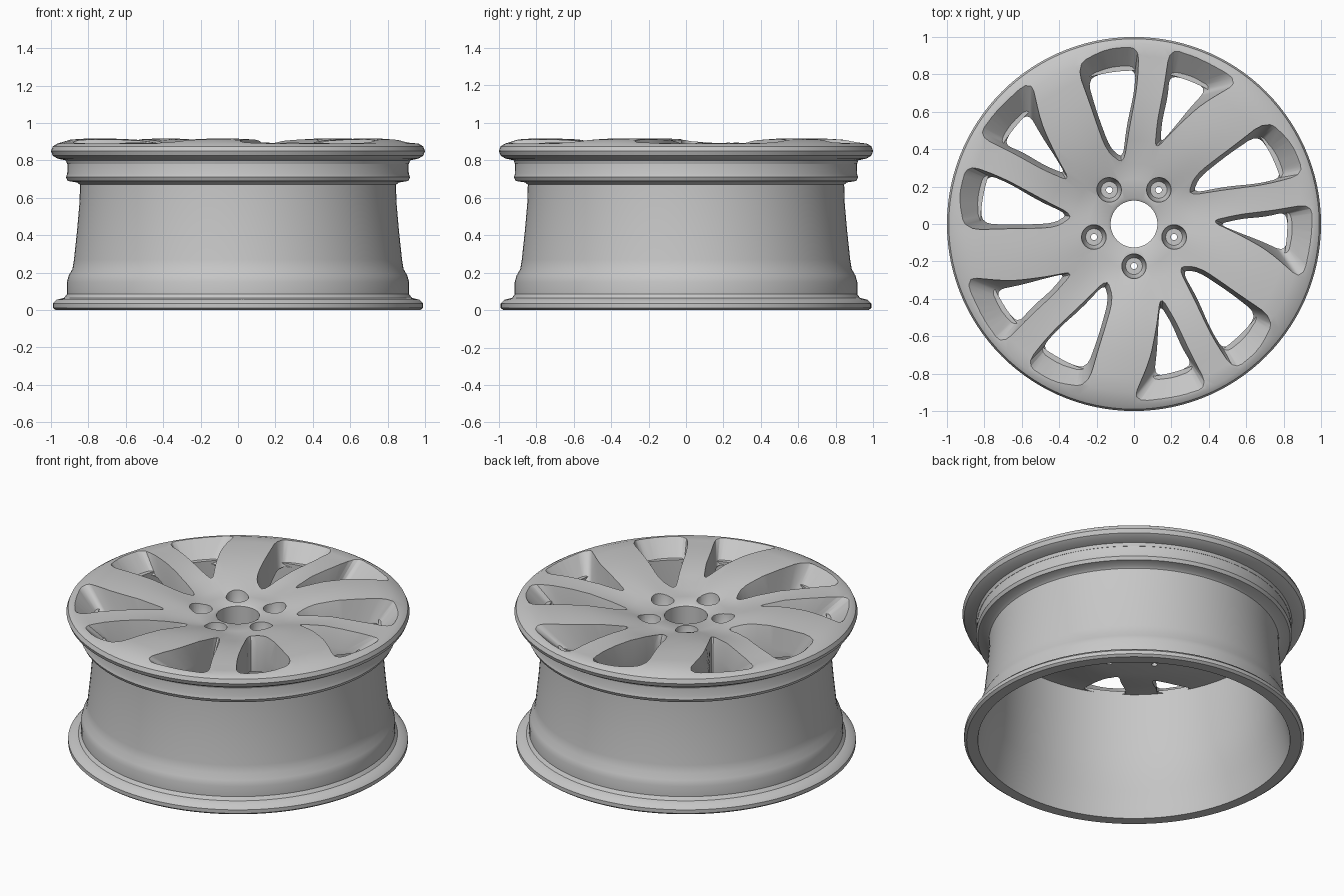
import bpy, bmesh, math
from mathutils import Vector, Matrix

if "Cube" in bpy.data.objects:
    bpy.data.objects.remove(bpy.data.objects["Cube"])

silver = bpy.data.materials.new("silver_grey")
silver.use_nodes = True
silver.diffuse_color = (0.57, 0.57, 0.57, 1)
silver.node_tree.nodes["Principled BSDF"].inputs["Base Color"].default_value = (0.57, 0.57, 0.57, 1)

COUNT = 5
STEP = math.tau / COUNT


def add_object(name, bm):
    bmesh.ops.recalc_face_normals(bm, faces=bm.faces)
    mesh = bpy.data.meshes.new(name)
    bm.to_mesh(mesh)
    bm.free()
    mesh.materials.append(silver)
    obj = bpy.data.objects.new(name, mesh)
    bpy.context.collection.objects.link(obj)
    return obj


def bridge(bm, a, b):
    n = len(a)
    for i in range(n):
        j = (i + 1) % n
        bm.faces.new((a[i], a[j], b[j], b[i]))


def revolve(name, profile, segments, shape=lambda r, z, a: z):
    """Turn a closed (radius, height) profile around z."""
    bm = bmesh.new()
    rings = []
    for s in range(segments):
        a = math.tau * s / segments
        rings.append([bm.verts.new((r * math.cos(a), r * math.sin(a), shape(r, z, a)))
                      for r, z in profile])
    for s in range(segments):
        bridge(bm, rings[s], rings[(s + 1) % segments])
    return add_object(name, bm)


def stack(bm, rings):
    """Skin closed rings from bottom to top and cap both ends."""
    loops = [[bm.verts.new(p) for p in ring] for ring in rings]
    for a, b in zip(loops, loops[1:]):
        bridge(bm, a, b)
    bm.faces.new(loops[0])
    bm.faces.new(loops[-1])


def rounded(points, rounds=2):
    """Cut the corners of an outline."""
    pts = [Vector(p) for p in points]
    for _ in range(rounds):
        out = []
        for i, p in enumerate(pts):
            q = pts[(i + 1) % len(pts)]
            out += [p.lerp(q, 0.2), p.lerp(q, 0.8)]
        pts = out
    return pts


def window_cutter(name, hole, pocket):
    """Five through-holes that flare into wider pockets at the face."""
    bm = bmesh.new()
    lo, hi = rounded(hole), rounded(pocket)
    for k in range(COUNT):
        turn = Matrix.Rotation(k * STEP, 3, 'Z')
        stack(bm, [[turn @ Vector((p.x, p.y, z)) for p in outline]
                   for outline, z in ((lo, 0.5), (lo, 0.78), (hi, 0.905), (hi, 1.05))])
    return add_object(name, bm)


def bolt_cutter(name):
    """Five round sockets, each with a small hole in its floor."""
    bm = bmesh.new()
    for k in range(COUNT):
        a = k * STEP - math.pi / 2
        c = Vector((0.225 * math.cos(a), 0.225 * math.sin(a), 0))
        stack(bm, [[c + Vector((r * math.cos(t), r * math.sin(t), z))
                    for t in (math.tau * i / 24 for i in range(24))]
                   for r, z in ((0.017, 0.5), (0.017, 0.75), (0.045, 0.75), (0.06, 0.78), (0.072, 0.9))])
    return add_object(name, bm)


def carve(obj, cutters):
    for c in cutters:
        c.hide_render = True
        mod = obj.modifiers.new(c.name, 'BOOLEAN')
        mod.operation = 'DIFFERENCE'
        mod.solver = 'EXACT'
        mod.object = c
    bpy.context.view_layer.update()
    graph = bpy.context.evaluated_depsgraph_get()
    mesh = bpy.data.meshes.new_from_object(obj.evaluated_get(graph))
    obj.modifiers.clear()
    obj.data = mesh
    for c in cutters:
        bpy.data.objects.remove(c)


# Barrel: outer wall upward, inner wall back down
barrel = revolve("barrel", [
    (0.91, 0), (0.975, 0), (0.99, 0.012), (0.99, 0.035), (0.97, 0.055), (0.93, 0.065),
    (0.915, 0.085), (0.915, 0.15), (0.905, 0.185), (0.885, 0.22), (0.877, 0.27),
    (0.86, 0.43), (0.847, 0.58), (0.845, 0.67), (0.86, 0.682), (0.91, 0.69),
    (0.92, 0.71), (0.913, 0.73), (0.912, 0.8),
    (0.82, 0.8), (0.82, 0.6), (0.832, 0.4), (0.85, 0.25), (0.872, 0.17), (0.895, 0.06)], 128)


# Face disc: dished hub, crowned spokes and rolled outer flange
def crown(r, z, a):
    if z < 0.84 or not 0.3 < r < 0.95:
        return z
    return z + 0.012 * math.cos(COUNT * (a - math.radians(62 - 18 * r)))


face = revolve("spoke_face", [
    (0.125, 0.62), (0.3, 0.62), (0.4, 0.64), (0.6, 0.71), (0.82, 0.78), (0.914, 0.78),
    (0.92, 0.8), (0.965, 0.81), (0.99, 0.825), (1.0, 0.85), (0.99, 0.875), (0.965, 0.89),
    (0.9, 0.9), (0.82, 0.905), (0.7, 0.905), (0.58, 0.9), (0.45, 0.88), (0.32, 0.85),
    (0.24, 0.835), (0.14, 0.835), (0.125, 0.825)], 120, crown)

wide_windows = window_cutter(
    "wide_window_cutter",
    [(-0.25, 0.775), (-0.12, 0.82), (0.01, 0.825), (0.0, 0.7), (-0.04, 0.52), (-0.06, 0.35), (-0.13, 0.41), (-0.2, 0.6)],
    [(-0.31, 0.85), (-0.15, 0.95), (0.03, 0.965), (0.02, 0.75), (-0.02, 0.52), (-0.05, 0.29), (-0.15, 0.38), (-0.22, 0.6)])
narrow_windows = window_cutter(
    "narrow_window_cutter",
    [(0.19, 0.79), (0.29, 0.775), (0.39, 0.72), (0.29, 0.61), (0.21, 0.51), (0.14, 0.43), (0.15, 0.55), (0.18, 0.68)],
    [(0.19, 0.96), (0.36, 0.9), (0.58, 0.77), (0.36, 0.64), (0.23, 0.52), (0.1, 0.38), (0.12, 0.54), (0.16, 0.74)])
carve(face, [wide_windows, narrow_windows, bolt_cutter("bolt_cutter")])

# Smooth shading with crisp edges
for obj in (barrel, face):
    bpy.ops.object.select_all(action='DESELECT')
    obj.select_set(True)
    bpy.context.view_layer.objects.active = obj
    bpy.ops.object.shade_smooth_by_angle(angle=math.radians(35))
